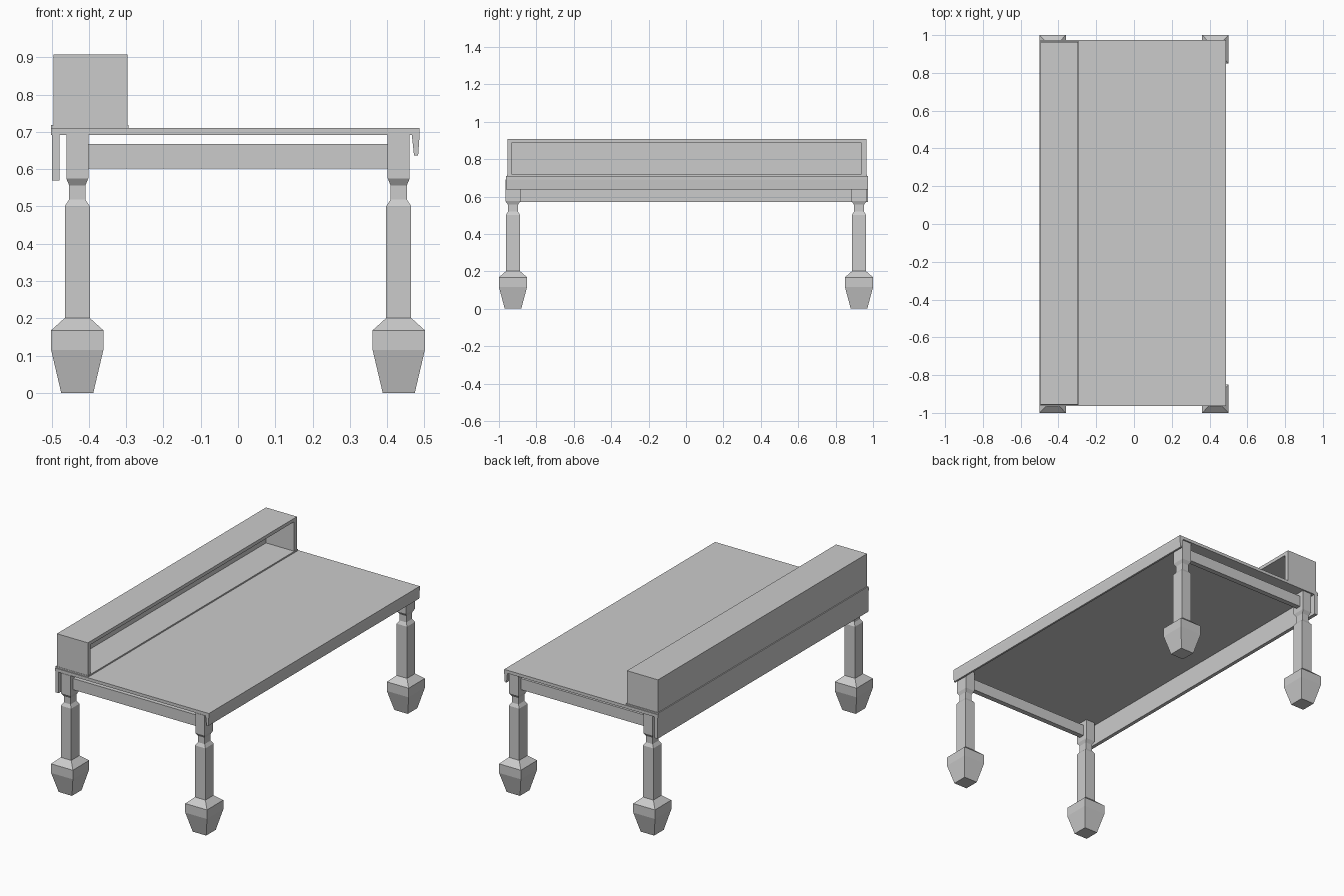
import bpy, bmesh

if "Cube" in bpy.data.objects:
    bpy.data.objects.remove(bpy.data.objects["Cube"])


def make_object(name, bm):
    bmesh.ops.recalc_face_normals(bm, faces=bm.faces)
    mesh = bpy.data.meshes.new(name)
    bm.to_mesh(mesh)
    bm.free()
    obj = bpy.data.objects.new(name, mesh)
    bpy.context.collection.objects.link(obj)
    return obj


def loft(name, rings):
    """Closed solid skinned through a list of equal-length point rings."""
    bm = bmesh.new()
    loops = [[bm.verts.new(p) for p in ring] for ring in rings]
    n = len(loops[0])
    for a, b in zip(loops, loops[1:]):
        for i in range(n):
            j = (i + 1) % n
            bm.faces.new((a[i], a[j], b[j], b[i]))
    bm.faces.new(loops[0][::-1])
    bm.faces.new(loops[-1])
    return make_object(name, bm)


def box(name, x, y, z):
    return loft(name, [[(x[0], y[0], h), (x[1], y[0], h), (x[1], y[1], h), (x[0], y[1], h)] for h in z])


def extrude_y(name, profile, y):
    return loft(name, [[(px, d, pz) for px, pz in profile] for d in y])


# Table top with its slight offset towards the back
TOP_Y = (-0.963, 0.973)
box("table_top", (-0.501, 0.487), TOP_Y, (0.692, 0.71))

# Rear apron and tapered front lip
box("rear_apron", (-0.499, -0.478), TOP_Y, (0.57, 0.692))
extrude_y("front_lip", [(0.466, 0.692), (0.472, 0.637), (0.483, 0.637), (0.487, 0.692)], TOP_Y)

# Raised shelf, open towards +x
box("shelf_base", (-0.501, -0.293), (-0.957, 0.968), (0.71, 0.718))
box("shelf_top", (-0.495, -0.296), (-0.955, 0.964), (0.888, 0.908))
box("shelf_back", (-0.495, -0.475), (-0.955, 0.964), (0.718, 0.888))
for side, y in (("left", (-0.955, -0.93)), ("right", (0.936, 0.964))):
    box("shelf_end_" + side, (-0.475, -0.296), y, (0.718, 0.888))

# Leg profile: height, half width in x, half width in y
LEG = [(0, 0.043, 0.044), (0.115, 0.07, 0.075), (0.168, 0.07, 0.075),
       (0.201, 0.0335, 0.0375), (0.501, 0.0335, 0.0375), (0.519, 0.0215, 0.027),
       (0.556, 0.0215, 0.027), (0.575, 0.0295, 0.04), (0.692, 0.0295, 0.04)]

# Four square turned legs and the two end rails between them
for sy, end in ((-1, "left"), (1, "right")):
    cy = sy * 0.925
    for sx, row in ((-1, "rear"), (1, "front")):
        cx = sx * 0.431
        loft(f"{row}_leg_{end}", [[(cx + i * hx, cy + j * hy, z)
             for i, j in ((-1, -1), (1, -1), (1, 1), (-1, 1))] for z, hx, hy in LEG])
    box("end_rail_" + end, (-0.402, 0.402), (cy - 0.015, cy + 0.015), (0.602, 0.667))
